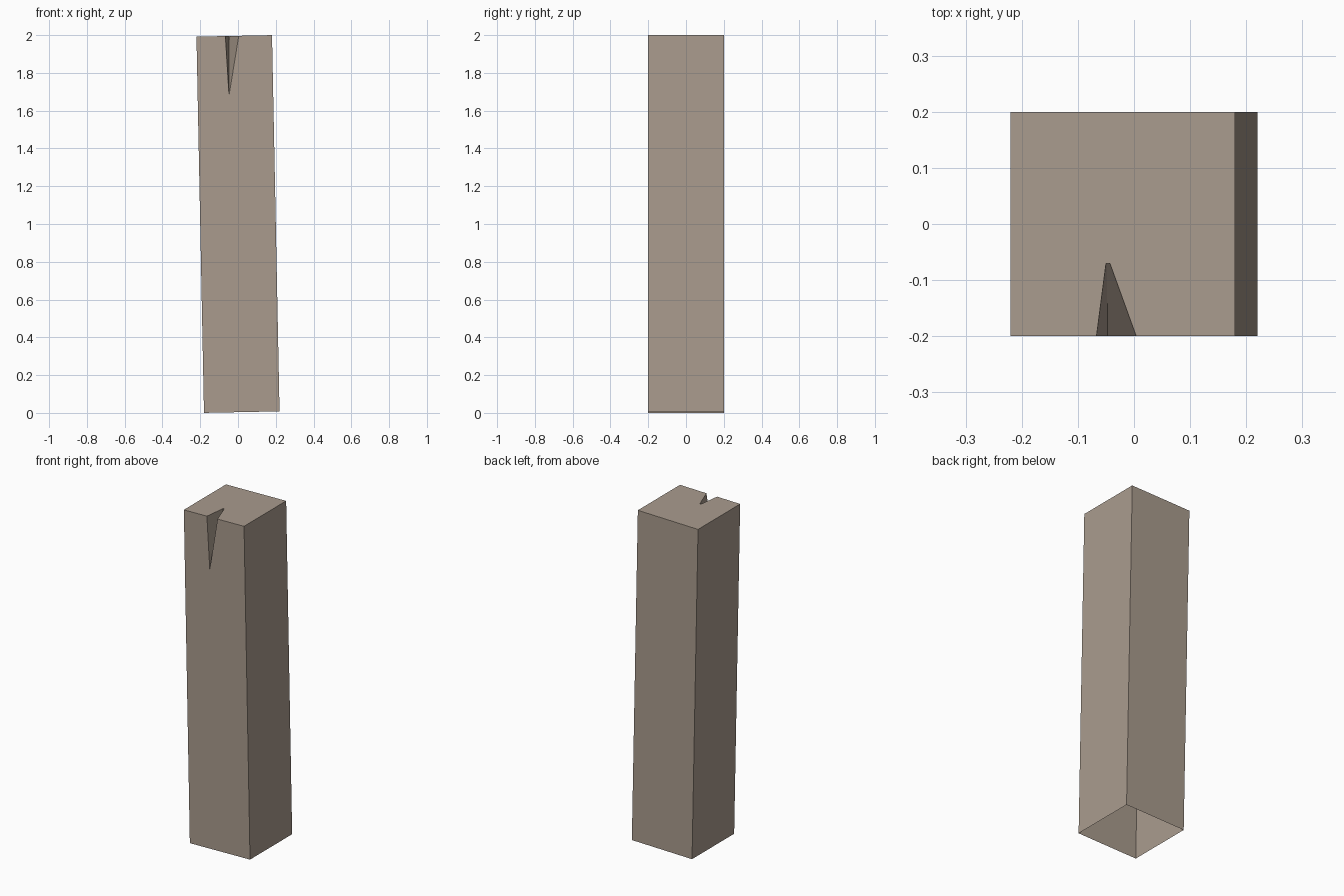
import bpy, bmesh
from mathutils import Matrix

if "Cube" in bpy.data.objects:
    bpy.data.objects.remove(bpy.data.objects["Cube"])

W, H, TILT = 0.2, 0.996, -0.02   # half width, half height, lean in radians

bm = bmesh.new()

# Square post with an open underside
bmesh.ops.create_cube(bm, size=2, matrix=Matrix.Diagonal((W, W, H, 1)))
bm.faces.ensure_lookup_table()
# Bottom is left open; front and top are rebuilt around the split
drop = [f for f in bm.faces if abs(f.normal.z) > 0.9 or f.normal.y < -0.9]
bmesh.ops.delete(bm, geom=drop, context='FACES_ONLY')


def corner(x, y, z):
    return min(bm.verts, key=lambda v: (v.co.x - x) ** 2 + (v.co.y - y) ** 2 + (v.co.z - z) ** 2)


fl, fr = corner(-W, -W, H), corner(W, -W, H)
bl, br = corner(-W, W, H), corner(W, W, H)
dl, dr = corner(-W, -W, -H), corner(W, -W, -H)

# Tapered split: V at the front edge, shrinking to a small V at its inner end
a = bm.verts.new((-0.047, -W, H))
b = bm.verts.new((0.024, -W, H))
c = bm.verts.new((-0.034, -W, 0.68))
a2 = bm.verts.new((-0.030, -0.07, H))
b2 = bm.verts.new((-0.023, -0.07, H))
c2 = bm.verts.new((-0.0285, -0.07, 0.964))

for face in [
    (fl, a, a2, b2, b, fr, br, bl),   # top
    (dl, dr, fr, b, c, a, fl),        # front
    (a, c, c2, a2),                   # split, left wall
    (c, b, b2, c2),                   # split, right wall
    (a2, c2, b2),                     # split, inner end
]:
    bm.faces.new(face)
bmesh.ops.recalc_face_normals(bm, faces=bm.faces)

# Lean the post slightly and stand it on the ground
bmesh.ops.transform(bm, verts=bm.verts,
                    matrix=Matrix.Translation((0, 0, 1)) @ Matrix.Rotation(TILT, 4, 'Y'))

mesh = bpy.data.meshes.new("post")
bm.to_mesh(mesh)
bm.free()
post = bpy.data.objects.new("post", mesh)
bpy.context.collection.objects.link(post)

mat = bpy.data.materials.new("weathered_wood")
mat.diffuse_color = (0.40, 0.33, 0.27, 1)
mat.use_nodes = True
mat.node_tree.nodes["Principled BSDF"].inputs["Base Color"].default_value = mat.diffuse_color
mesh.materials.append(mat)
